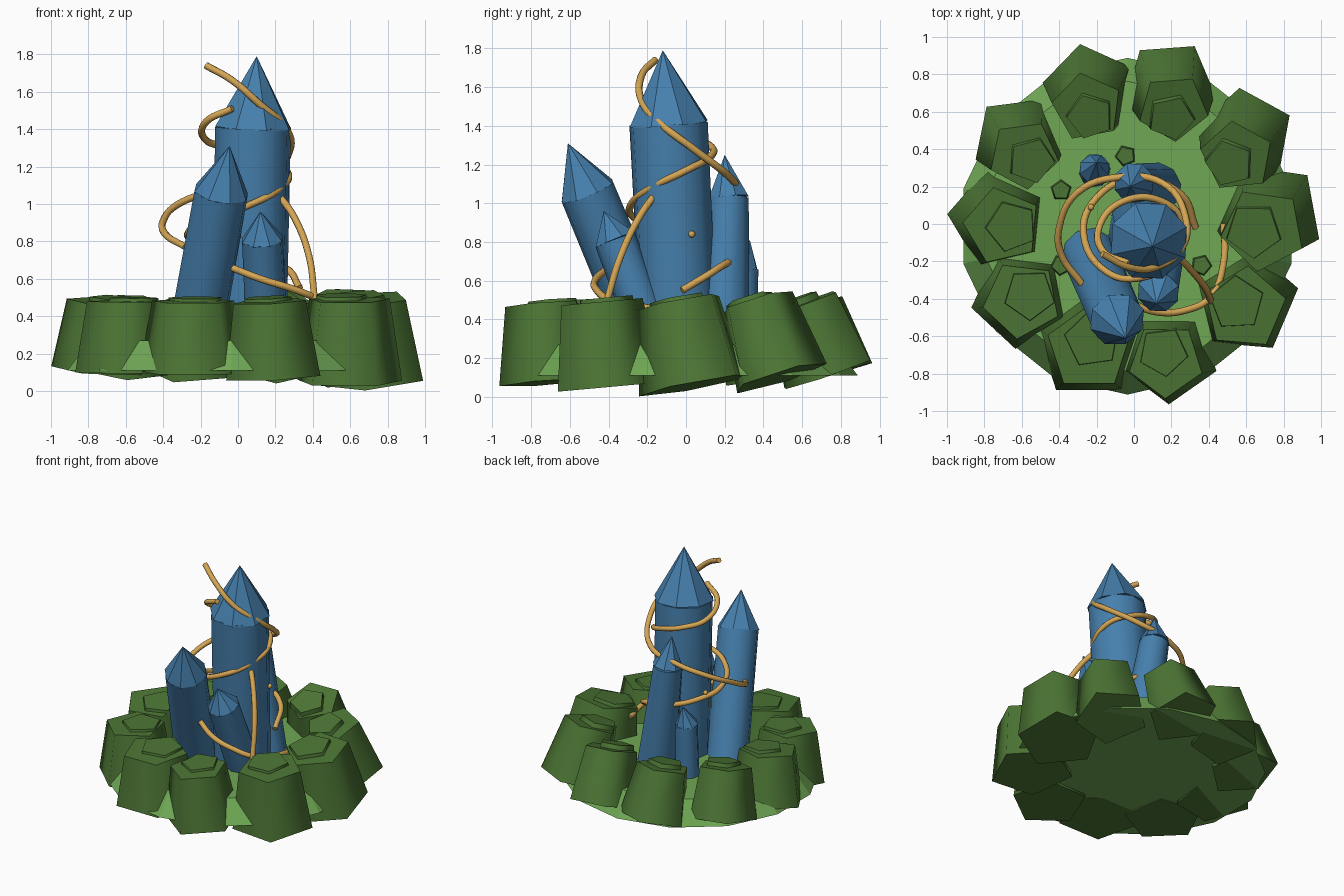
import bpy, bmesh, math
from mathutils import Vector

if "Cube" in bpy.data.objects:
    bpy.data.objects.remove(bpy.data.objects["Cube"])


def material(name, rgb):
    m = bpy.data.materials.new(name)
    m.diffuse_color = (*rgb, 1)
    m.use_nodes = True
    m.node_tree.nodes["Principled BSDF"].inputs["Base Color"].default_value = m.diffuse_color
    return m


BLUE = material("tower blue", (0.061, 0.215, 0.42))
GRASS = material("grass green", (0.16, 0.39, 0.09))
MOSS = material("moss green", (0.072, 0.178, 0.035))
GOLD = material("vine gold", (0.66, 0.38, 0.09))


def stack(name, p0, p1, profile, sides, spin, mat, smooth=True):
    """Rings of (fraction along axis, radius) from p0 to p1; radius 0 makes a point."""
    p0, p1 = Vector(p0), Vector(p1)
    q = Vector((0, 0, 1)).rotation_difference(p1 - p0)
    bm = bmesh.new()
    rings = []
    for t, r in profile:
        c = p0.lerp(p1, t)
        if r == 0:
            rings.append([bm.verts.new(c)])
            continue
        ring = []
        for i in range(sides):
            a = math.radians(spin) + math.tau * i / sides
            ring.append(bm.verts.new(c + q @ Vector((r * math.cos(a), r * math.sin(a), 0))))
        rings.append(ring)
    bm.faces.new(rings[0][::-1])
    for lo, hi in zip(rings, rings[1:]):
        for i in range(sides):
            j = (i + 1) % sides
            if len(hi) == 1:
                bm.faces.new((lo[i], lo[j], hi[0]))
            else:
                bm.faces.new((lo[i], lo[j], hi[j], hi[i])).smooth = smooth
    if len(rings[-1]) > 1:
        bm.faces.new(rings[-1])
    # Ring edges stay sharp, wall edges stay soft
    for e in bm.edges:
        if any(e.verts[0] in r and e.verts[1] in r for r in rings):
            e.smooth = False
    me = bpy.data.meshes.new(name)
    bm.to_mesh(me)
    bm.free()
    me.materials.append(mat)
    bpy.context.collection.objects.link(bpy.data.objects.new(name, me))


# Grassy mound
stack("grass_mound", (-0.035, -0.012, 0.11), (-0.035, -0.012, 0.27),
      [(0, 0.9), (1, 0.775)], 14, 90, GRASS, False)

# Ring of leaning five-sided rocks: base x, y, z, radius, spin, lean x, lean y, top z
rocks = [
    (-0.24, 0.725, 0.11, 0.25, 101, -0.01, -0.10, 0.47),
    (0.19, 0.75, 0.125, 0.25, 58, 0.02, -0.13, 0.49),
    (0.60, 0.48, 0.10, 0.26, 97, -0.05, -0.12, 0.49),
    (0.72, 0.05, 0.06, 0.30, -26, -0.03, -0.08, 0.49),
    (0.59, -0.41, 0.05, 0.295, -59, 0.00, -0.04, 0.49),
    (0.19, -0.70, 0.075, 0.265, -91, -0.02, -0.03, 0.48),
    (-0.24, -0.645, 0.10, 0.30, 90, 0.00, -0.02, 0.48),
    (-0.60, -0.395, 0.10, 0.275, -97, 0.00, -0.01, 0.48),
    (-0.725, 0.03, 0.115, 0.275, 175, 0.02, -0.04, 0.48),
    (-0.62, 0.45, 0.115, 0.25, 133, 0.03, -0.08, 0.47),
]
for i, (x, y, z, r, spin, lx, ly, top) in enumerate(rocks):
    base, tip = Vector((x, y, z)), Vector((x + lx, y + ly, top))
    stack(f"rim_rock_{i + 1}", base, tip, [(0, r), (1, r * 0.77)], 5, spin, MOSS)
    # Smaller slab set toward the middle of the ring
    shift = Vector((-x, -y, 0)).normalized() * 0.05
    stack(f"rock_cap_{i + 1}", base + shift, tip + shift,
          [(0.9, r * 0.54), (1.05, r * 0.5)], 5, spin + 8, MOSS)

# Pebbles on the grass
for i, (x, y) in enumerate([(-0.045, 0.365), (-0.39, 0.18), (0.36, -0.22), (-0.39, -0.22)]):
    stack(f"pebble_{i + 1}", (x, y, 0.24), (x, y, 0.33),
          [(0, 0.062), (1, 0.05)], 5, 40 + 50 * i, MOSS)

# Towers: foot, eave, tip, foot radius, eave radius
towers = {
    "main": ((0.06, -0.03, 0.2), (0.08, -0.09, 1.41), (0.10, -0.12, 1.79), 0.20, 0.205),
    "front_left": ((-0.24, -0.16, 0.22), (-0.09, -0.51, 1.06), (-0.045, -0.61, 1.31), 0.15, 0.145),
    "back": ((0.12, 0.19, 0.22), (0.0, 0.22, 1.03), (-0.02, 0.2, 1.25), 0.14, 0.105),
    "front_right": ((0.16, -0.14, 0.22), (0.13, -0.365, 0.81), (0.12, -0.425, 0.96), 0.115, 0.11),
    "back_left": ((-0.21, 0.28, 0.22), (-0.21, 0.295, 0.66), (-0.20, 0.33, 0.81), 0.085, 0.08),
}
for name, (foot, eave, tip, r0, r1) in towers.items():
    stack(f"{name}_tower", foot, eave, [(0, r0), (1, r1)], 10, 9, BLUE)
    stack(f"{name}_roof", eave, tip, [(0, r1 * 1.05), (1, 0)], 8, 20, BLUE)

# Golden vines winding round the towers
vines = {
    "upper_vine": [(-0.28, -0.32, 0.77), (-0.39, -0.16, 0.84), (-0.40, -0.02, 0.91),
                   (-0.30, 0.17, 1.01), (-0.08, 0.25, 1.08), (0.15, 0.22, 1.14),
                   (0.275, 0.04, 1.28), (0.255, -0.13, 1.41), (0.12, -0.23, 1.53),
                   (-0.03, -0.23, 1.66), (-0.17, -0.16, 1.74)],
    "inner_vine": [(0.33, -0.02, 0.55), (0.25, 0.16, 0.66),
                   (0.0, 0.24, 0.73), (-0.2, 0.14, 0.79), (-0.27, -0.05, 0.84),
                   (-0.14, -0.26, 0.92), (0.05, -0.285, 0.99), (0.22, -0.18, 1.08),
                   (0.265, 0.0, 1.17), (0.14, 0.125, 1.24), (-0.06, 0.12, 1.30),
                   (-0.18, 0.0, 1.35), (-0.17, -0.14, 1.44), (-0.03, -0.21, 1.51)],
    "low_vine": [(-0.06, -0.40, 0.67), (0.12, -0.47, 0.60), (0.28, -0.46, 0.55),
                 (0.41, -0.39, 0.50), (0.48, -0.20, 0.46), (0.48, 0.0, 0.42)],
    "rising_vine": [(0.41, -0.41, 0.49), (0.38, -0.34, 0.72), (0.30, -0.24, 0.93),
                    (0.20, -0.14, 1.07)],
}
for name, pts in vines.items():
    cu = bpy.data.curves.new(name, 'CURVE')
    cu.dimensions = '3D'
    cu.bevel_depth = 0.019
    cu.bevel_resolution = 2
    cu.resolution_u = 6
    cu.use_fill_caps = True
    sp = cu.splines.new('BEZIER')
    sp.bezier_points.add(len(pts) - 1)
    for bp, p in zip(sp.bezier_points, pts):
        bp.co = p
        bp.handle_left_type = bp.handle_right_type = 'AUTO'
    cu.materials.append(GOLD)
    bpy.context.collection.objects.link(bpy.data.objects.new(name, cu))

# Little golden buds
for i, p in enumerate([(0.25, 0.03, 0.84), (-0.23, 0.09, 0.83), (0.0, -0.25, 0.83)]):
    bpy.ops.mesh.primitive_ico_sphere_add(subdivisions=2, radius=0.018, location=p)
    ob = bpy.context.object
    ob.name = f"bud_{i + 1}"
    ob.data.materials.append(GOLD)
    bpy.ops.object.shade_smooth()
